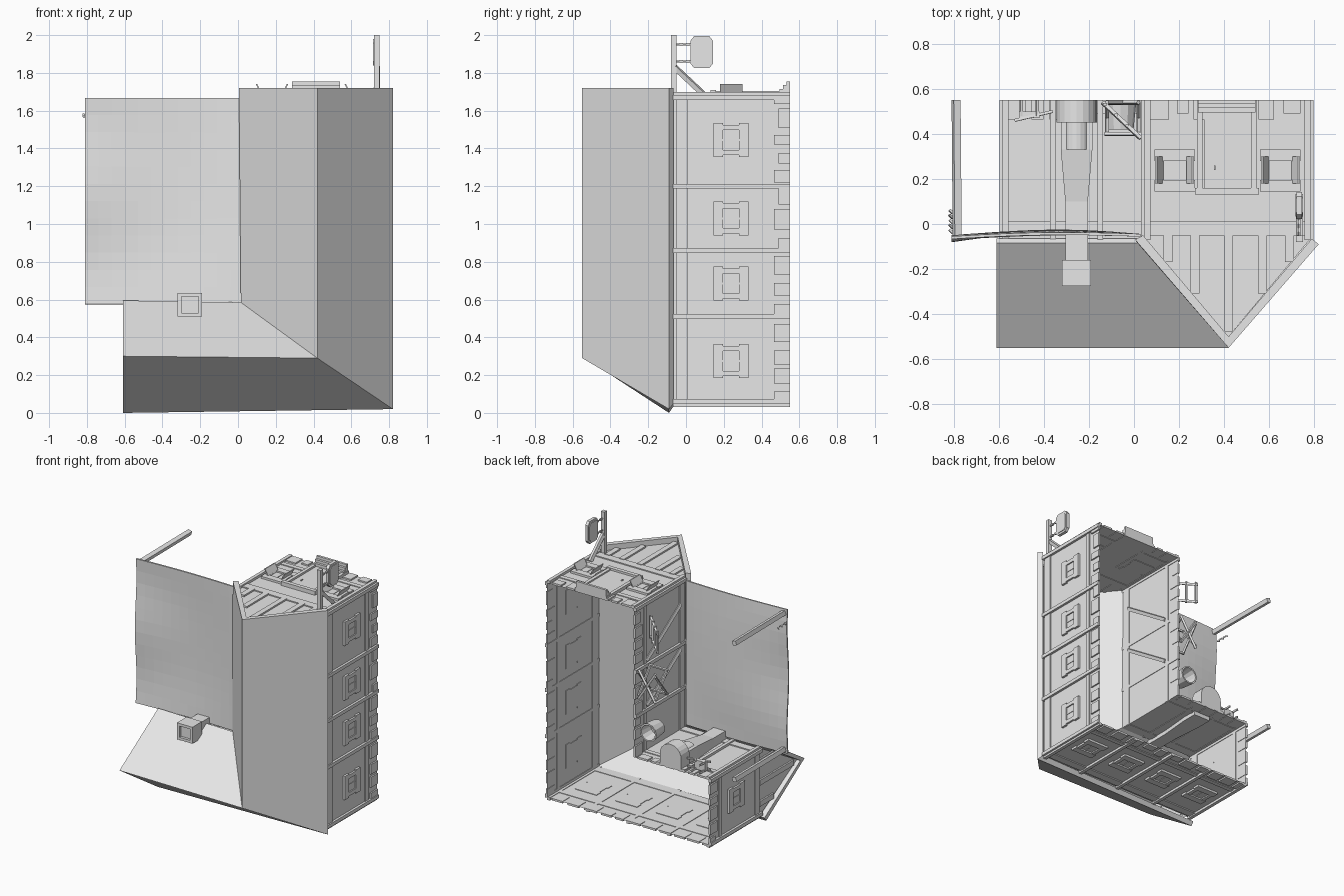
import bpy, bmesh, math, random
from mathutils import Vector as V

if "Cube" in bpy.data.objects:
    bpy.data.objects.remove(bpy.data.objects["Cube"])

random.seed(4)
grey = bpy.data.materials.new("plain_grey")
grey.diffuse_color = (0.8, 0.8, 0.8, 1)
grey.use_nodes = True
grey.node_tree.nodes["Principled BSDF"].inputs["Base Color"].default_value = grey.diffuse_color
GROUND = 0.55          # the building lies on its back: its "up" is -y
UP = V((0, -1, 0))


def finish(bm, name):
    bmesh.ops.recalc_face_normals(bm, faces=bm.faces)
    me = bpy.data.meshes.new(name)
    bm.to_mesh(me)
    bm.free()
    me.materials.append(grey)
    ob = bpy.data.objects.new(name, me)
    bpy.context.collection.objects.link(ob)
    return ob


def hexa(bm, a, b):
    """Solid between two matching loops of points."""
    va, vb = [bm.verts.new(p) for p in a], [bm.verts.new(p) for p in b]
    bm.faces.new(va)
    bm.faces.new(vb)
    n = len(va)
    for i in range(n):
        j = (i + 1) % n
        bm.faces.new((va[i], va[j], vb[j], vb[i]))


def box(bm, x0, x1, y0, y1, z0, z1):
    c = [(x0, y0), (x1, y0), (x1, y1), (x0, y1)]
    hexa(bm, [V((x, y, z0)) for x, y in c], [V((x, y, z1)) for x, y in c])


def bar(bm, p, q, w):
    p, q = V(p), V(q)
    d = (q - p).normalized()
    s = d.cross(V((0.31, 0.2, 1)) if abs(d.z) < 0.9 else V((1, 0, 0))).normalized() * w / 2
    t = d.cross(s).normalized() * w / 2
    c = [s + t, s - t, -s - t, t - s]
    hexa(bm, [p + k for k in c], [q + k for k in c])


class Facade:
    """Wall plane: a = along, h = height above ground, d = outwards."""
    def __init__(self, o, u, n):
        self.o, self.u, self.n = V(o), V(u), V(n)

    def at(self, a, h, d):
        return self.o + self.u * a + UP * h + self.n * d

    def slab(self, bm, a0, a1, h0, h1, d, d0=-0.004):
        c = [(a0, h0), (a1, h0), (a1, h1), (a0, h1)]
        hexa(bm, [self.at(a, h, d0) for a, h in c], [self.at(a, h, d) for a, h in c])


X, Z = V((1, 0, 0)), V((0, 0, 1))
east = Facade((0.78, GROUND, 0), Z, X)
south = Facade((0, GROUND, 0.05), X, -Z)
north = Facade((0, GROUND, 1.68), X, Z)
west = Facade((-0.58, GROUND, 0), Z, -X)
court_a = Facade((0.05, GROUND, 0), Z, -X)
court_b = Facade((0, GROUND, 0.55), X, Z)

# Hollow walls, open underneath, with two gables
bm = bmesh.new()
plan = [(-0.58, 0.05), (0.78, 0.05), (0.78, 1.68), (0.05, 1.68), (0.05, 0.55), (-0.58, 0.55)]
lo = [bm.verts.new((x, GROUND, z)) for x, z in plan]
hi = [bm.verts.new((x, -0.07, z)) for x, z in plan]
for i in range(6):
    j = (i + 1) % 6
    bm.faces.new((lo[i], lo[j], hi[j], hi[i]))
bm.faces.new((hi[2], hi[3], bm.verts.new((0.42, -0.5, 1.68))))
bm.faces.new((hi[5], hi[0], bm.verts.new((-0.58, -0.5, 0.3))))
finish(bm, "walls")

# L-shaped roof with hip and valley
bm = bmesh.new()
outer = [(-0.61, -0.085, 0.595), (0.015, -0.085, 0.585), (0.005, -0.07, 1.72),
         (0.42, -0.55, 1.72), (0.42, -0.55, 0.29), (-0.61, -0.55, 0.30),
         (-0.61, -0.09, 0.0), (0.82, -0.09, 0.02), (0.82, -0.09, 1.72)]
inner = [(-0.61, -0.065, 0.57), (0.045, -0.065, 0.56), (0.04, -0.05, 1.72),
         (0.42, -0.5, 1.72), (0.42, -0.5, 0.29), (-0.61, -0.5, 0.30),
         (-0.61, -0.07, 0.03), (0.79, -0.065, 0.05), (0.79, -0.065, 1.72)]
vo, vi = [bm.verts.new(p) for p in outer], [bm.verts.new(p) for p in inner]
for f in ((0, 1, 4, 5), (5, 4, 7, 6), (1, 2, 3, 4), (4, 3, 8, 7)):
    bm.faces.new([vo[k] for k in f])
    bm.faces.new([vi[k] for k in reversed(f)])
rim = (0, 1, 2, 3, 8, 7, 6, 5)
for i, a in enumerate(rim):
    b = rim[(i + 1) % 8]
    bm.faces.new((vo[a], vo[b], vi[b], vi[a]))
finish(bm, "roof")

# Timber frame
beams = bmesh.new()
layout = [(east, 0.05, 1.68, (0.06, 0.51, 0.86, 1.2, 1.67)),
          (south, -0.58, 0.78, (-0.57, -0.24, 0.1, 0.44, 0.77)),
          (north, 0.05, 0.78, (0.06, 0.77)),
          (west, 0.05, 0.55, (0.06, 0.54)),
          (court_a, 0.55, 1.68, (0.86, 1.2, 1.67)),
          (court_b, -0.58, 0.05, (-0.57, -0.36, -0.15))]
for f, a0, a1, posts in layout:
    f.slab(beams, a0, a1, 0.11, 0.145, 0.006)
    f.slab(beams, a0, a1, 0.54, 0.6, 0.008)
    for a in posts:
        f.slab(beams, a - 0.013, a + 0.013, 0, 0.62, 0.018)
for a in (0.15, 0.27, 0.42, 0.57, 0.69):
    north.slab(beams, a - 0.02, a + 0.02, 0.59, 1.03 - 1.15 * abs(a - 0.42), 0.012)
for a in (0.14, 0.3, 0.46):
    west.slab(beams, a - 0.02, a + 0.02, 0.59, 1.0 - 1.5 * abs(a - 0.3), 0.012)
for a in (0.89, 1.23):   # diagonal braces in the courtyard
    bar(beams, court_a.at(a, 0.14, 0), court_a.at(a + 0.27, 0.55, 0), 0.025)
finish(beams, "timber_frame")

# Foundation stones
stones = bmesh.new()
for f, a0, a1, _ in layout:
    a = a0
    while a < a1 - 0.03:
        w = min(random.uniform(0.05, 0.11), a1 - a)
        f.slab(stones, a, a + w, 0, random.choice((0.085, 0.085, 0.06)), 0.011)
        a += w + random.uniform(0.02, 0.05)
finish(stones, "foundation_stones")

# Windows
win = bmesh.new()


def window(f, c):
    for h in (0.22, 0.355):
        f.slab(win, c - 0.09, c + 0.09, h, h + 0.05, 0.016)
    for s in (-1, 1):
        m = c + s * 0.066
        f.slab(win, m - 0.014, m + 0.014, 0.27, 0.355, 0.014)
    f.slab(win, c - 0.053, c + 0.053, 0.27, 0.355, 0.005)
    f.slab(win, c - 0.005, c + 0.005, 0.27, 0.355, 0.009)


for c in (0.275, 0.685, 1.03, 1.445):
    window(east, c)
for c in (-0.41, -0.07, 0.27, 0.61):
    window(south, c)
window(west, 0.3)
for c in (0.18, 0.65):
    window(north, c)
    for s in (-1, 1):    # half open shutters
        p = [north.at(c + s * k, h, d) for k, h, d in
             ((0.05, 0.25, 0.01), (0.05, 0.37, 0.01), (0.078, 0.37, 0.06), (0.078, 0.25, 0.06))]
        hexa(win, p, [q + X * s * 0.008 for q in p])
finish(win, "windows")

# Entrance door with steps
bm = bmesh.new()
north.slab(bm, 0.31, 0.52, 0.03, 0.39, 0.014)
for a in (0.28, 0.52):
    north.slab(bm, a, a + 0.025, 0, 0.4, 0.025)
north.slab(bm, 0.27, 0.555, 0.39, 0.42, 0.03)
for k in range(3):
    north.slab(bm, 0.285, 0.54, k * 0.018, (k + 1) * 0.018, 0.075 - k * 0.02)
north.slab(bm, 0.355, 0.362, 0.29, 0.31, 0.022)
finish(bm, "door_and_steps")

# Hanging sign on a braced arm
bm = bmesh.new()
box(bm, 0.72, 0.75, -0.08, -0.05, 1.66, 2.0)
bar(bm, (0.735, -0.06, 1.83), (0.735, 0.1, 1.68), 0.025)
for z in (1.86, 1.95):
    bar(bm, (0.735, -0.05, z), (0.735, 0.025, z), 0.007)
    for y in (-0.035, 0.0):
        box(bm, 0.729, 0.741, y, y + 0.018, z - 0.007, z + 0.007)
finish(bm, "sign_arm")
bm = bmesh.new()
for s, x in ((1, 0.012), (0.82, 0.017)):
    c = [(s * p, s * q) for p, q in ((-0.06, -0.06), (-0.04, -0.085), (0.04, -0.085), (0.06, -0.06),
                                    (0.06, 0.06), (0.04, 0.085), (-0.04, 0.085), (-0.06, 0.06))]
    hexa(bm, [V((0.733 - x, 0.083 + p, 1.91 + q)) for p, q in c],
         [V((0.733 + x, 0.083 + p, 1.91 + q)) for p, q in c])
finish(bm, "sign_board")

# Sagging cloth canopy on two poles
bm = bmesh.new()
bmesh.ops.create_grid(bm, x_segments=12, y_segments=12, size=0.5)
for v in bm.verts:
    u, t = v.co.x + 0.5, v.co.y + 0.5
    sag = 0.03 * math.sin(math.pi * u) * (0.4 + 0.6 * math.sin(math.pi * t) ** 2)
    y = -0.065 + 0.015 * u + sag + 0.01 * math.sin(t * 9) * (1 - u)
    v.co = (-0.81 + 0.84 * u, y, 0.575 + 1.093 * t)
ob = finish(bm, "canopy_cloth")
md = ob.modifiers.new("thickness", "SOLIDIFY")
md.thickness, md.offset = 0.012, 0
bm = bmesh.new()
for z in (1.64, 0.605):
    bar(bm, (-0.785, -0.05, z), (-0.79, GROUND, z), 0.032)
finish(bm, "canopy_poles")
bm = bmesh.new()
for k in range(5):
    bar(bm, (-0.805, -0.04 + k * 0.022, 1.57), (-0.82, -0.025 + k * 0.022, 1.57 + 0.012 * (k % 2)), 0.01)
finish(bm, "canopy_ties")

# Rounded oven with hood and chimney
bm = bmesh.new()


def apse(cx, r, z, y0, y1):
    pts = [(cx - r, 0.55)] + [(cx - r * math.cos(math.pi * k / 10), z + r * math.sin(math.pi * k / 10))
                              for k in range(11)] + [(cx + r, 0.55)]
    hexa(bm, [V((x, y0, q)) for x, q in pts], [V((x, y1, q)) for x, q in pts])


apse(-0.255, 0.09, 0.64, 0.45, GROUND)
apse(-0.255, 0.06, 0.61, 0.33, 0.45)
sections = [(0.45, 0.07, 0.65), (0.33, 0.07, 0.65), (0.1, 0.05, 0.62), (-0.255, 0.05, 0.62)]
for (y0, w0, t0), (y1, w1, t1) in zip(sections, sections[1:]):
    hexa(bm, *[[V((-0.255 + s * w, y, z)) for s, z in ((-1, 0.52), (1, 0.52), (1, t), (-1, t))]
               for y, w, t in ((y0, w0, t0), (y1, w1, t1))])
for a, b, c, d in ((-0.32, -0.3, 0.51, 0.635), (-0.21, -0.19, 0.51, 0.635),
                   (-0.32, -0.19, 0.51, 0.53), (-0.32, -0.19, 0.615, 0.635)):
    box(bm, a, b, -0.275, -0.16, c, d)
finish(bm, "oven_and_chimney")

# Trestle with crossed legs and leaning rack
bm = bmesh.new()
for x in (-0.12, 0.02):
    bar(bm, (x, 0.4, 1.02), (x, 0.54, 1.2), 0.014)
    bar(bm, (x, 0.4, 1.2), (x, 0.54, 1.02), 0.014)
bar(bm, (-0.12, 0.54, 1.0), (0.02, 0.54, 1.22), 0.016)
bar(bm, (-0.12, 0.54, 1.22), (0.02, 0.54, 1.0), 0.016)
for z in (1.02, 1.2):
    bar(bm, (-0.13, 0.4, z), (0.03, 0.4, z), 0.014)
finish(bm, "trestle")
bm = bmesh.new()
for z in (1.42, 1.56):
    bar(bm, (-0.14, 0.54, z - 0.03), (0.03, 0.38, z), 0.016)
for k in range(4):
    t = k / 3
    bar(bm, (-0.13 + 0.15 * t, 0.53 - 0.14 * t, 1.38 + 0.02 * t),
        (-0.13 + 0.15 * t, 0.53 - 0.14 * t, 1.55 + 0.02 * t), 0.014)
finish(bm, "rack")

# Open tub and a small hand cart
bm = bmesh.new()
ring = [(math.cos(k * math.pi / 6), math.sin(k * math.pi / 6)) for k in range(12)]
loops = [[bm.verts.new((-0.06 + c * r, y, 0.76 + s * r)) for c, s in ring]
         for r, y in ((0.058, 0.42), (0.07, 0.54), (0.058, 0.54), (0.048, 0.44))]
for a, b in zip(loops, loops[1:]):
    for k in range(12):
        bm.faces.new((a[k], a[k - 1], b[k - 1], b[k]))
bm.faces.new(loops[0])
bm.faces.new(loops[3])
finish(bm, "tub")
bm = bmesh.new()
box(bm, -0.51, -0.42, 0.47, 0.5, 0.57, 0.64)
for z in (0.575, 0.635):
    bar(bm, (-0.53, 0.46, z), (-0.36, 0.5, z), 0.012)
    bar(bm, (-0.5, 0.48, z), (-0.5, 0.55, z), 0.012)
    bar(bm, (-0.43, 0.48, z), (-0.43, 0.55, z), 0.012)
finish(bm, "hand_cart")
